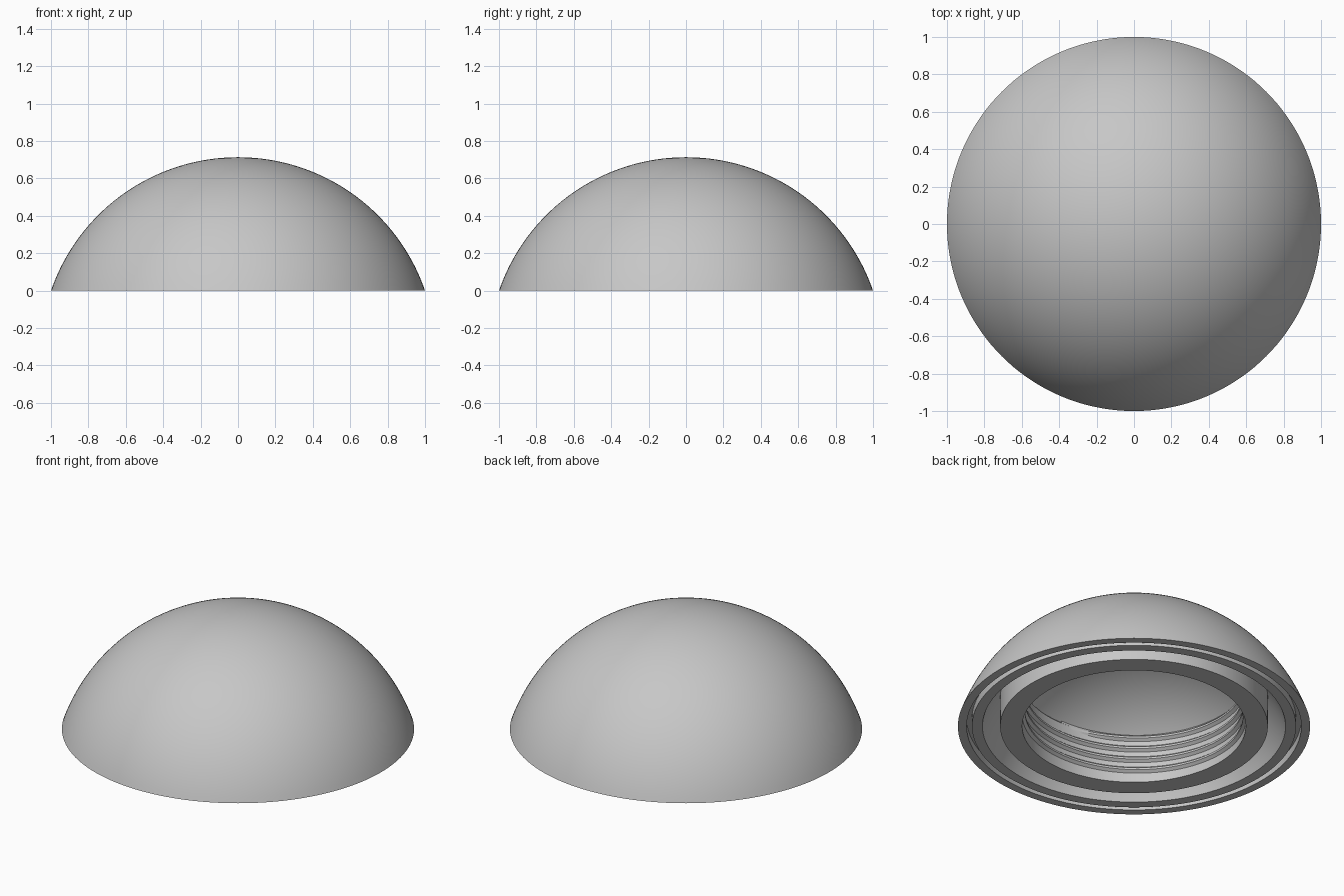
import bpy, bmesh
from math import sin, cos, pi, atan2, radians

default = bpy.data.objects.get("Cube")
if default:
    bpy.data.objects.remove(default, do_unlink=True)

grey = bpy.data.materials.new("plain_grey")
grey.use_nodes = True
grey.diffuse_color = (0.57, 0.57, 0.57, 1)
grey.node_tree.nodes["Principled BSDF"].inputs["Base Color"].default_value = (0.57, 0.57, 0.57, 1)

STEPS = 144
HEIGHT = 0.713
OUTER = (1 + HEIGHT ** 2) / (2 * HEIGHT)   # radius of the outer sphere
CENTRE = HEIGHT - OUTER                    # sphere centre, below the base
INNER = 0.927                              # radius of the hollow


def finish(name, bm):
    bmesh.ops.remove_doubles(bm, verts=bm.verts, dist=1e-5)
    bmesh.ops.recalc_face_normals(bm, faces=bm.faces)
    mesh = bpy.data.meshes.new(name)
    bm.to_mesh(mesh)
    bm.free()
    mesh.materials.append(grey)
    obj = bpy.data.objects.new(name, mesh)
    bpy.context.collection.objects.link(obj)
    bpy.ops.object.select_all(action='DESELECT')
    obj.select_set(True)
    bpy.context.view_layer.objects.active = obj
    bpy.ops.object.shade_smooth_by_angle(angle=radians(25))
    return obj


def lathe(name, profile, closed=False):
    bm = bmesh.new()
    verts = [bm.verts.new((r, 0, z)) for r, z in profile]
    pairs = list(zip(verts, verts[1:]))
    if closed:
        pairs.append((verts[-1], verts[0]))
    edges = [bm.edges.new(p) for p in pairs]
    bmesh.ops.spin(bm, geom=verts + edges, cent=(0, 0, 0), axis=(0, 0, 1),
                   angle=2 * pi, steps=STEPS)
    return finish(name, bm)


def arc(radius, count=40):
    """Half section of a spherical cap, from the axis down to the base."""
    end = atan2((radius ** 2 - CENTRE ** 2) ** 0.5, -CENTRE)
    return [(radius * sin(end * i / count), CENTRE + radius * cos(end * i / count))
            for i in range(count + 1)]


# Hollow dome with a narrow seal groove cut in its rim
groove = [(0.95, 0), (0.95, 0.05), (0.92, 0.05), (0.92, 0)]
lathe("dome_shell", arc(OUTER) + groove + arc(INNER)[::-1])

# Collar standing inside the dome, its top sunk into the shell
lathe("threaded_collar", [(0.76, 0), (0.76, 0.21), (0.665, 0.33),
                          (0.635, 0.30), (0.635, 0)], closed=True)


# Helical ridge around the bore of the collar
def thread(name, turns=3.75, pitch=0.069, start=0.035, root=0.64, depth=0.022):
    bm = bmesh.new()
    count = int(turns * STEPS)
    rings = []
    for i in range(count + 1):
        a = 2 * pi * i / STEPS
        fade = min(1, 0.05 + min(i, count - i) / 12)
        z = start + pitch * i / STEPS
        crest = root - depth * fade
        section = [(root, -0.024), (crest, -0.006), (crest, 0.006), (root, 0.024)]
        rings.append([bm.verts.new((r * cos(a), r * sin(a), z + dz)) for r, dz in section])
    for p, q in zip(rings, rings[1:]):
        for j in range(4):
            k = (j + 1) % 4
            bm.faces.new((p[j], p[k], q[k], q[j]))
    bm.faces.new(rings[0])
    bm.faces.new(rings[-1])
    return finish(name, bm)


thread("screw_thread")
